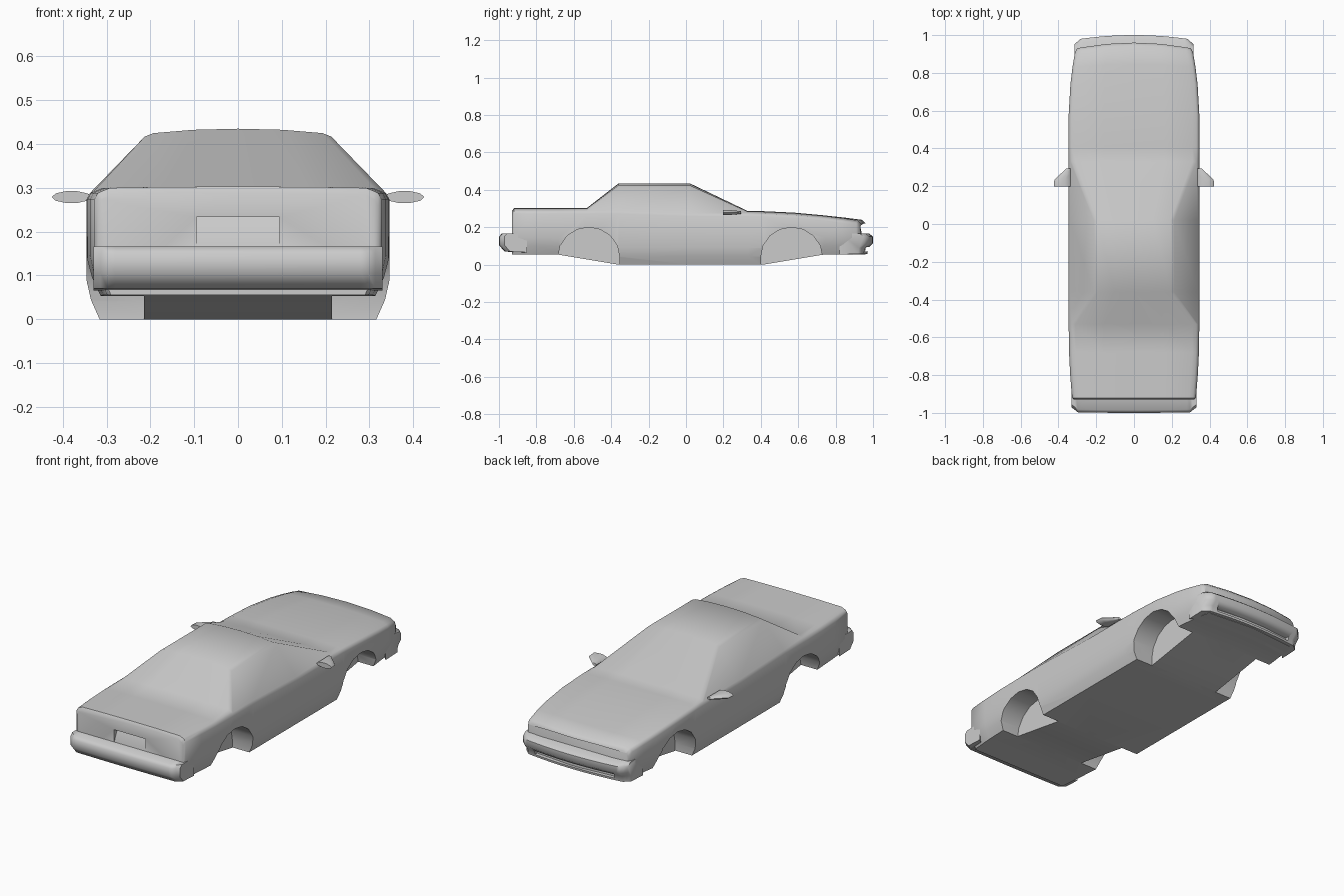
import bpy, bmesh, math

cube = bpy.data.objects.get("Cube")
if cube:
    bpy.data.objects.remove(cube)

paint = bpy.data.materials.new("grey paint")
paint.use_nodes = True
GREY = (0.6, 0.6, 0.6, 1)
paint.diffuse_color = GREY
paint.node_tree.nodes["Principled BSDF"].inputs["Base Color"].default_value = GREY


def loft(name, rings):
    """Skin closed rings of equal length and cap both ends."""
    bm = bmesh.new()
    rows = [[bm.verts.new(point) for point in ring] for ring in rings]
    count = len(rows[0])
    for near, far in zip(rows, rows[1:]):
        for i in range(count):
            j = (i + 1) % count
            bm.faces.new((near[i], near[j], far[j], far[i]))
    bm.faces.new(rows[0])
    bm.faces.new(rows[-1])
    bmesh.ops.recalc_face_normals(bm, faces=bm.faces)
    mesh = bpy.data.meshes.new(name)
    bm.to_mesh(mesh)
    bm.free()
    mesh.materials.append(paint)
    obj = bpy.data.objects.new(name, mesh)
    bpy.context.collection.objects.link(obj)
    return obj


def prism(name, outline, start, end):
    """Extrude a (y, z) outline along x."""
    return loft(name, [[(x, y, z) for y, z in outline] for x in (start, end)])


def activate(obj):
    bpy.ops.object.select_all(action='DESELECT')
    obj.select_set(True)
    bpy.context.view_layer.objects.active = obj


def cut(obj, cutter):
    cutter.hide_render = True
    modifier = obj.modifiers.new("cut", 'BOOLEAN')
    modifier.operation = 'DIFFERENCE'
    modifier.solver = 'EXACT'
    modifier.object = cutter
    activate(obj)
    bpy.ops.object.modifier_apply(modifier=modifier.name)
    bpy.data.objects.remove(cutter)


def smooth(obj):
    activate(obj)
    bpy.ops.object.shade_smooth_by_angle(angle=math.radians(50))


def clamp(value):
    return max(0, min(1, value))


def mix(start, end, factor):
    return start + (end - start) * factor


# Body dimensions
HALF_WIDTH = 0.346
DECK = 0.3
COWL = 0.33
ROOF = 0.425
ROOF_HALF = 0.205
ROOF_BACK, ROOF_FRONT = -0.36, 0.02
WINDOW_BACK = -0.53
SILL_BACK, SILL_FRONT = ROOF_BACK, 0.41
TAIL, NOSE = -0.93, 0.93


def body_ring(y, drop):
    """Cross-section: floor, sill, flank, beltline, then deck, roof or bonnet."""
    # Plan taper towards both ends
    taper = 0.26 if y > 0 else 0.13
    width = HALF_WIDTH - taper * max(0, abs(y) - 0.55) ** 2
    # Floor rises behind and ahead of the sills
    floor = 0.055 * clamp(max(SILL_BACK - y, y - SILL_FRONT) / 0.33)
    # Bonnet falls away in a gentle curve
    base = DECK if y < 0 else 0.284 - 0.14 * max(0, y - COWL) ** 2
    belt = min(0.288, base - 0.01) - drop
    # Cabin rises between the window bases
    rise = clamp(min((y - WINDOW_BACK) / (ROOF_BACK - WINDOW_BACK),
                     (COWL - y) / (COWL - ROOF_FRONT)))
    top = mix(base, ROOF, rise) - drop
    top_half = mix(width - 0.024, ROOF_HALF, rise)
    crown = mix(0.003, 0.01, rise)
    bow = 0.03 * clamp((y - 0.75) / 0.15)
    width -= drop / 2
    half = [(width - 0.03, floor), (width - 0.01, floor + 0.045), (width, floor + 0.09),
            (width, belt - 0.015), (width - 0.008, belt),
            (top_half + 0.008, top - 0.008), (top_half - 0.012, top),
            (top_half / 2, top + crown * 0.75)]
    left = [(-x, z) for x, z in reversed(half)]
    ring = [(0, floor)] + half + [(0, top + crown)] + left
    return [(x, y + bow * (1 - (x / width) ** 2), z) for x, z in ring]


stations = [-0.92, -0.8, -0.68, WINDOW_BACK, ROOF_BACK, ROOF_FRONT, COWL,
            SILL_FRONT, 0.58, 0.74, 0.83, 0.91]
rings = [body_ring(y, 0) for y in stations]
# Rounded-over tail and nose
body = loft("body_shell", [body_ring(TAIL, 0.015)] + rings + [body_ring(NOSE, 0.015)])

# Wheel arches
for centre in (-0.52, 0.565):
    arch = [(centre + 0.165 * math.cos(a), 0.04 + 0.16 * math.sin(a))
            for a in (math.pi * step / 8 for step in range(9))]
    arch += [(arch[-1][0], -0.1), (arch[0][0], -0.1)]
    for side in (-1, 1):
        cut(body, prism("arch_cutter", arch, side * 0.215, side * 0.5))

# Number plate recess, deepest at its top
recess = [(-1, 0.165), (TAIL, 0.165), (-0.9, 0.233), (-1, 0.233)]
cut(body, prism("recess_cutter", recess, -0.095, 0.095))
smooth(body)


def bumper(name, outline, width, bow, end):
    """Sweep a (reach, z) outline across x with a bowed plan and rounded ends."""
    sections = []
    for step in range(-20, 21):
        t = step / 20
        back = bow * t * t + 0.25 * max(0, abs(t) - 0.9)
        sections.append([(t * width, end * (reach - back), z) for reach, z in outline])
    return loft(name, sections)


rear = bumper("rear_bumper", [(0.88, 0.166), (0.985, 0.166), (1, 0.15), (1, 0.105),
                              (0.97, 0.07), (0.88, 0.066)], 0.33, 0.004, -1)
smooth(rear)

front = bumper("front_bumper", [(0.87, 0.17), (0.98, 0.166), (1, 0.15), (1, 0.115),
                                (0.975, 0.09), (0.97, 0.058), (0.87, 0.054)], 0.316, 0.025, 1)
# Low air intake
intake = [(NOSE, 0.07), (1.1, 0.07), (1.1, 0.094), (NOSE, 0.094)]
cut(front, prism("intake_cutter", intake, -0.24, 0.24))
smooth(front)

# Door mirrors, tapering forward against the door
for side, label in ((1, "left"), (-1, "right")):
    sections = []
    for y, scale in ((0.198, 1), (0.235, 0.96), (0.265, 0.6), (0.295, 0.25)):
        sections.append([(side * (0.335 + scale * 0.045 * (1 + math.cos(a))),
                          0.279 + scale ** 0.5 * 0.014 * math.sin(a))
                         for a in (math.tau * step / 10 for step in range(10))])
        sections[-1] = [(x, y, z) for x, z in sections[-1]]
    smooth(loft(label + "_mirror", sections))
